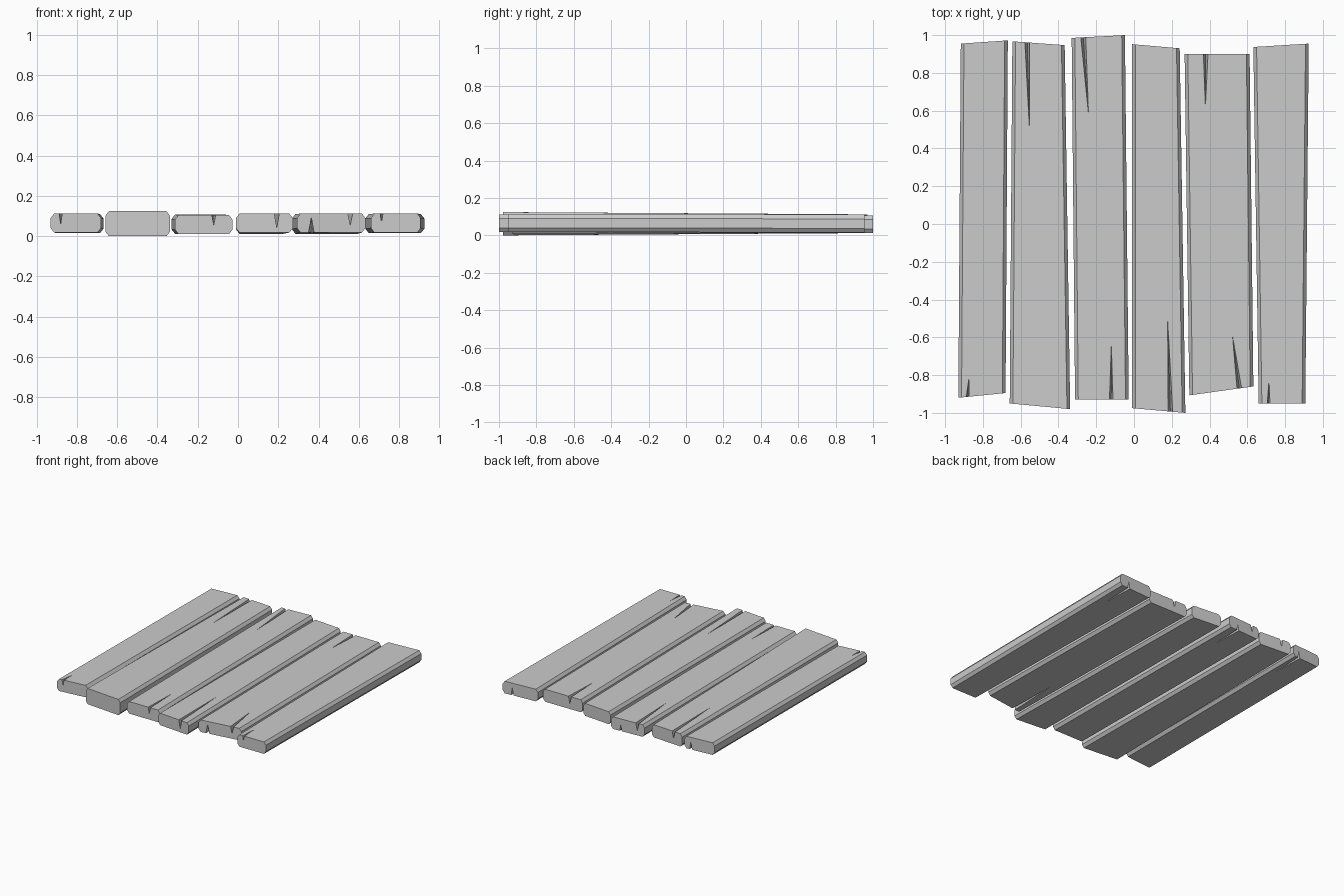
import bpy, bmesh

if "Cube" in bpy.data.objects:
    bpy.data.objects.remove(bpy.data.objects["Cube"])

CHX, CHZ = 0.017, 0.022  # chamfer size across and in height

# Each plank: front end and back end as (left x, left y, right x, right y, bottom z, top z)
# Cracks: (end, side, mouth left x, mouth right x, tip x, tip y, depth)
PLANKS = [
    ((-0.93, -0.92, -0.68, -0.895, 0.018, 0.112), (-0.917, 0.955, -0.668, 0.972, 0.015, 0.110),
     [("front", "top", -0.888, -0.873, -0.873, -0.81, 0.055),
      ("back", "bottom", -0.73, -0.71, -0.72, 0.72, 0.06)]),
    ((-0.658, -0.95, -0.338, -0.98, 0.0, 0.124), (-0.644, 0.967, -0.367, 0.947, 0.012, 0.112),
     [("back", "top", -0.578, -0.552, -0.552, 0.47, 0.06)]),
    ((-0.312, -0.93, -0.028, -0.93, 0.01, 0.105), (-0.33, 0.985, -0.048, 1.0, 0.012, 0.107),
     [("front", "top", -0.13, -0.111, -0.12, -0.63, 0.05),
      ("back", "top", -0.282, -0.255, -0.24, 0.57, 0.06),
      ("back", "bottom", -0.14, -0.12, -0.13, 0.75, 0.05)]),
    ((-0.01, -0.975, 0.272, -1.0, 0.018, 0.112), (-0.01, 0.952, 0.242, 0.93, 0.012, 0.110),
     [("front", "top", 0.18, 0.205, 0.178, -0.5, 0.07)]),
    ((0.293, -0.907, 0.632, -0.86, 0.018, 0.112), (0.268, 0.9, 0.612, 0.9, 0.012, 0.110),
     [("front", "top", 0.545, 0.57, 0.52, -0.58, 0.058),
      ("front", "bottom", 0.35, 0.378, 0.37, -0.48, 0.075),
      ("back", "top", 0.367, 0.392, 0.378, 0.61, 0.06)]),
    ((0.66, -0.95, 0.907, -0.95, 0.018, 0.112), (0.632, 0.937, 0.925, 0.955, 0.015, 0.110),
     [("front", "top", 0.705, 0.72, 0.715, -0.82, 0.042),
      ("back", "bottom", 0.835, 0.855, 0.845, 0.69, 0.06)]),
]


def new_object(name, verts, faces):
    bm = bmesh.new()
    vs = [bm.verts.new(v) for v in verts]
    for f in faces:
        bm.faces.new([vs[i] for i in f])
    bmesh.ops.recalc_face_normals(bm, faces=bm.faces)
    me = bpy.data.meshes.new(name)
    bm.to_mesh(me)
    bm.free()
    ob = bpy.data.objects.new(name, me)
    bpy.context.collection.objects.link(ob)
    return ob


def end_ring(end):
    """Chamfered eight-sided outline of one slanted plank end."""
    xl, yl, xr, yr, z0, z1 = end
    outline = [(xl + CHX, z0), (xr - CHX, z0), (xr, z0 + CHZ), (xr, z1 - CHZ),
               (xr - CHX, z1), (xl + CHX, z1), (xl, z1 - CHZ), (xl, z0 + CHZ)]
    return [(x, yl + (yr - yl) * (x - xl) / (xr - xl), z) for x, z in outline]


def make_plank(name, front, back):
    sides = [(i, (i + 1) % 8, (i + 1) % 8 + 8, i + 8) for i in range(8)]
    return new_object(name, end_ring(front) + end_ring(back),
                      [tuple(range(8)), tuple(range(8, 16))] + sides)


def make_crack(front, back, crack):
    """Wedge that narrows from the plank end to a point on its face."""
    which, side, ml, mr, tx, ty, depth = crack
    end = front if which == "front" else back
    s, k = (1, 5) if side == "top" else (-1, 4)
    mid = (ml + mr) / 2
    my = end[1] + (end[3] - end[1]) * (mid - end[0]) / (end[2] - end[0])
    t = (ty - front[1]) / (back[1] - front[1])
    tip = (tx, ty, front[k] + (back[k] - front[k]) * t + s * 0.001)
    z = end[k] + s * 0.001
    mouth = [(ml, my, z), (mr, my, z), (mid, my, z - s * depth)]
    far = [tuple(a + (b - a) * 1.15 for a, b in zip(tip, p)) for p in mouth]
    return new_object("crack_cutter", [tip] + far,
                      [(0, 1, 2), (0, 2, 3), (0, 3, 1), (1, 3, 2)])


for n, (front, back, cracks) in enumerate(PLANKS, 1):
    plank = make_plank(f"plank_{n}", front, back)
    # Split the ends, then bake the cuts and drop the cutters
    cutters = [make_crack(front, back, c) for c in cracks]
    for cutter in cutters:
        cutter.hide_render = True
        mod = plank.modifiers.new("crack", 'BOOLEAN')
        mod.operation, mod.solver, mod.object = 'DIFFERENCE', 'EXACT', cutter
    bpy.context.view_layer.update()
    deps = bpy.context.evaluated_depsgraph_get()
    baked = bpy.data.meshes.new_from_object(plank.evaluated_get(deps))
    plank.modifiers.clear()
    plank.data = baked
    for cutter in cutters:
        bpy.data.objects.remove(cutter)
